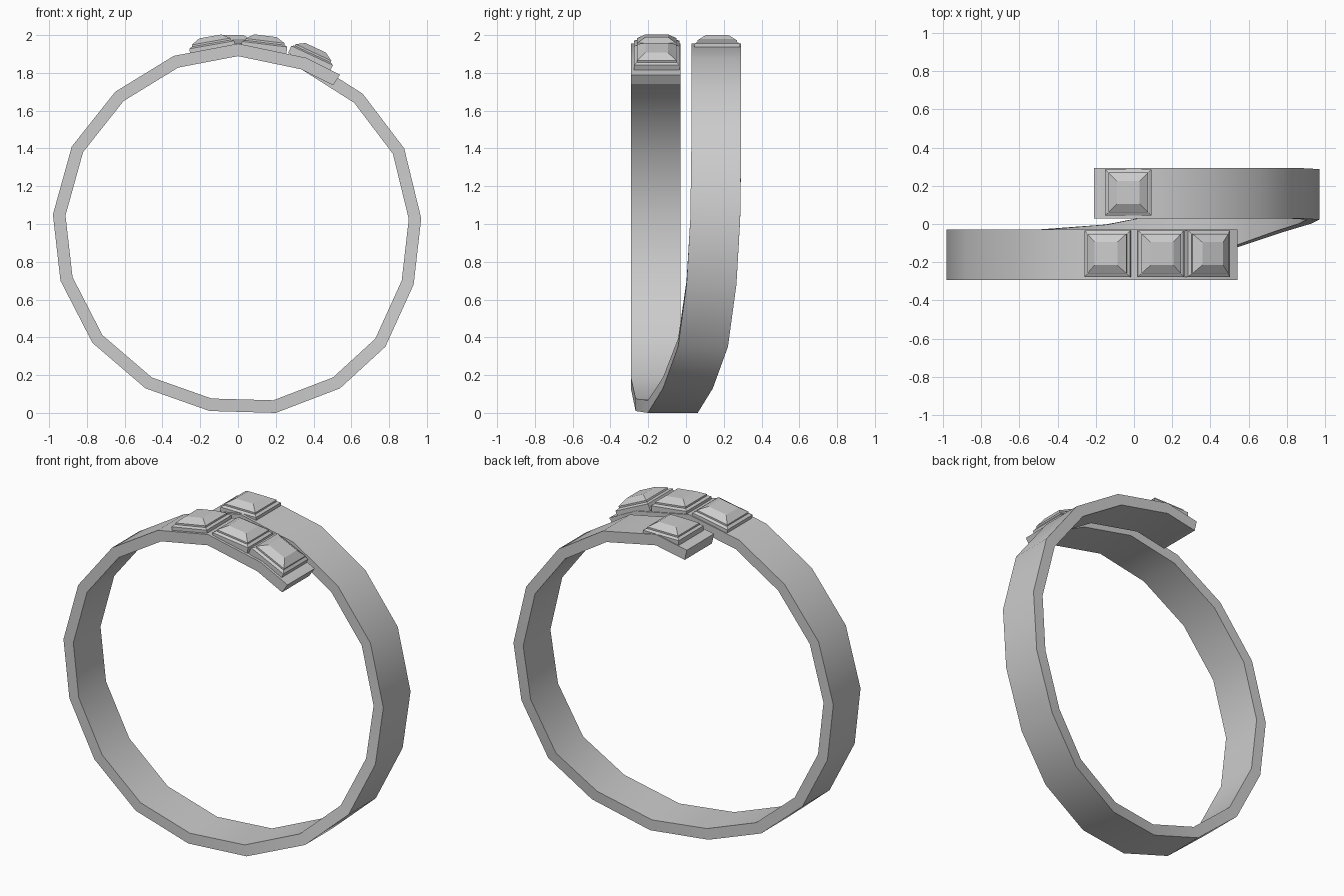
import bpy, bmesh
from math import radians
from mathutils import Matrix

if "Cube" in bpy.data.objects:
    bpy.data.objects.remove(bpy.data.objects["Cube"])

# Outer centre line of the open, overlapping band: x, y, z
F, B = -0.16, 0.16
PATH = [(.54, F, 1.79), (.36, F, 1.88), (0, F, 1.955), (-.34, F, 1.89), (-.65, F, 1.70),
        (-.88, F, 1.41), (-.98, F, 1.05), (-.94, F, .70), (-.77, F, .37),
        (-.49, F, .13), (-.15, -.135, .01), (.20, -.07, 0), (.54, .01, .13),
        (.78, .09, .35), (.93, .135, .68), (.97, .155, 1.03), (.88, B, 1.40),
        (.66, B, 1.69), (.36, B, 1.88), (0, B, 1.955), (-.21, B, 1.915)]
HALF_WIDTH, INNER, CENTRE_Z = 0.132, 0.932, 0.98


def make_object(name, bm):
    bmesh.ops.recalc_face_normals(bm, faces=bm.faces)
    mesh = bpy.data.meshes.new(name)
    bm.to_mesh(mesh)
    bm.free()
    ob = bpy.data.objects.new(name, mesh)
    bpy.context.collection.objects.link(ob)
    return ob


def loft(bm, loops):
    """Bridge a list of four-point loops and cap both ends."""
    rings = [[bm.verts.new(p) for p in loop] for loop in loops]
    for a, b in zip(rings, rings[1:]):
        for i in range(4):
            j = (i + 1) % 4
            bm.faces.new((a[i], a[j], b[j], b[i]))
    bm.faces.new(rings[0])
    bm.faces.new(rings[-1])


# Band: rectangular section swept along the path
bm = bmesh.new()
sections = []
for x, y, z in PATH:
    xi, zi = x * INNER, CENTRE_Z + (z - CENTRE_Z) * INNER
    lo, hi = y - HALF_WIDTH, y + HALF_WIDTH
    sections.append([(x, lo, z), (x, hi, z), (xi, hi, zi), (xi, lo, zi)])
loft(bm, sections)
band = make_object("ring_band", bm)
bpy.context.view_layer.objects.active = band
band.select_set(True)
bpy.ops.object.shade_smooth_by_angle(angle=radians(35))
band.select_set(False)


def square(half, z):
    return [(-half, -half, z), (half, -half, z), (half, half, z), (-half, half, z)]


# Square settings with a stepped rim and faceted stone
def stone(name, x, y, z, tilt):
    place = Matrix.Translation((x, y, z)) @ Matrix.Rotation(radians(tilt), 4, 'Y')
    parts = {
        "setting": [square(.121, -.02), square(.121, .022), square(.107, .030)],
        "gem": [square(.104, .01), square(.104, .040), square(.060, .067)],
    }
    for part, loops in parts.items():
        bm = bmesh.new()
        loft(bm, loops)
        make_object(name + "_" + part, bm).matrix_world = place


stone("front_left", -.135, -.155, 1.927, -10)
stone("front_middle", .138, -.155, 1.930, 7)
stone("front_right", .383, -.155, 1.872, 25)
stone("back", -.03, .165, 1.933, 0)
